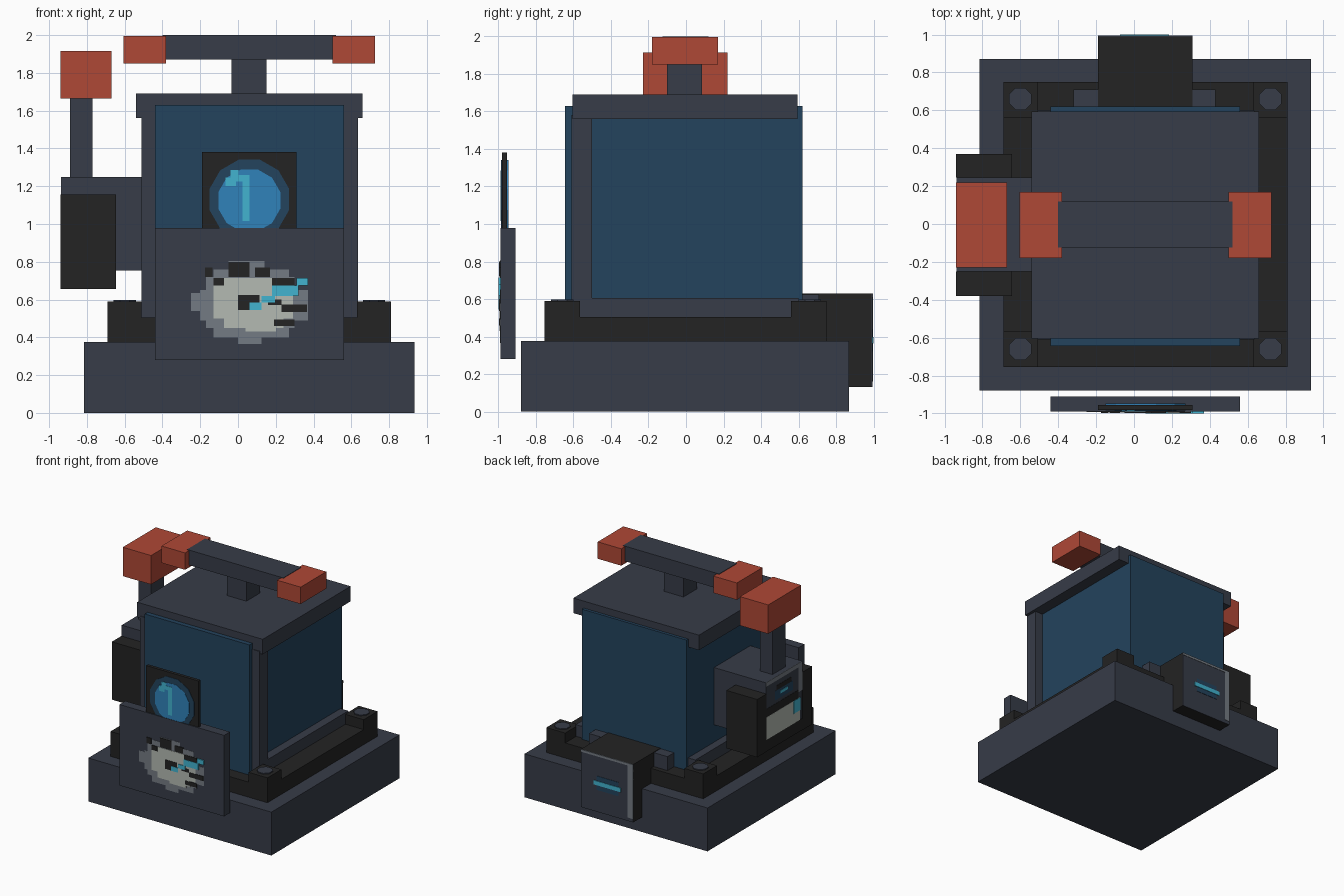
import bpy, bmesh, math
from mathutils import Matrix

cube = bpy.data.objects.get("Cube")
if cube:
    bpy.data.objects.remove(cube, do_unlink=True)


def material(name, rgb):
    lin = [((c / 255 + 0.055) / 1.055) ** 2.4 if c > 10 else c / 3294 for c in rgb] + [1]
    m = bpy.data.materials.new(name)
    m.use_nodes = True
    m.diffuse_color = lin
    bsdf = m.node_tree.nodes["Principled BSDF"]
    bsdf.inputs["Base Color"].default_value = lin
    bsdf.inputs["Roughness"].default_value = 0.8
    return m


SLATE = material("slate", (55, 60, 72))
BLACK = material("black", (35, 35, 35))
BLUE = material("deep blue", (35, 67, 93))
RED = material("brick red", (175, 72, 54))
SKY = material("sky blue", (48, 130, 186))
CYAN = material("cyan", (66, 180, 208))
CREAM = material("pale grey", (180, 186, 178))
GREY = material("mid grey", (116, 123, 131))


def finish(name, bm, mat):
    mesh = bpy.data.meshes.new(name)
    bm.to_mesh(mesh)
    bm.free()
    mesh.materials.append(mat)
    ob = bpy.data.objects.new(name, mesh)
    bpy.context.collection.objects.link(ob)
    return ob


def boxes(name, mat, *spans):
    """One object made of boxes, each given as (x0, x1, y0, y1, z0, z1)."""
    bm = bmesh.new()
    for x0, x1, y0, y1, z0, z1 in spans:
        m = Matrix.Translation(((x0 + x1) / 2, (y0 + y1) / 2, (z0 + z1) / 2))
        m = m @ Matrix.Diagonal((x1 - x0, y1 - y0, z1 - z0, 1))
        bmesh.ops.create_cube(bm, size=1, matrix=m)
    return finish(name, bm, mat)


def plates(name, mat, axis, a, b, rects):
    """Thin plates between a and b on an axis; rects are (u0, u1, z0, z1)."""
    if axis == "y":
        return boxes(name, mat, *[(u0, u1, a, b, z0, z1) for u0, u1, z0, z1 in rects])
    return boxes(name, mat, *[(a, b, u0, u1, z0, z1) for u0, u1, z0, z1 in rects])


def disc(name, mat, sides, radius, depth, centre, upright=False):
    bm = bmesh.new()
    m = Matrix.Translation(centre)
    if upright:
        m = m @ Matrix.Rotation(math.pi / 2, 4, 'X')
    m = m @ Matrix.Rotation(math.pi / sides, 4, 'Z')
    bmesh.ops.create_cone(bm, cap_ends=True, segments=sides, radius1=radius,
                          radius2=radius, depth=depth, matrix=m)
    return finish(name, bm, mat)


# Base, frame and bolted corner blocks
boxes("base", SLATE, (-0.815, 0.935, -0.88, 0.87, 0, 0.375))
boxes("lower_frame", BLACK, (-0.69, 0.81, -0.755, 0.75, 0.375, 0.505))
for side, x0, bx in (("right", -0.69, -0.6), ("left", 0.63, 0.72)):
    for end, y0, by in (("front", -0.755, -0.66), ("back", 0.56, 0.66)):
        boxes(f"corner_block_{end}_{side}", BLACK, (x0, x0 + 0.18, y0, y0 + 0.19, 0.375, 0.59))
        disc(f"bolt_{end}_{side}", SLATE, 8, 0.064, 0.02, (bx, by, 0.588))

# Tank with front posts and cap
boxes("tank", BLUE, (-0.44, 0.56, -0.645, 0.62, 0.4, 1.63))
boxes("tank_skirt", SLATE, (-0.51, 0.635, -0.61, 0.6, 0.45, 0.605))
boxes("tank_posts", SLATE, (-0.51, -0.4, -0.61, -0.5, 0.5, 1.58),
      (0.52, 0.635, -0.61, -0.5, 0.5, 1.58))
boxes("cap", SLATE, (-0.54, 0.66, -0.605, 0.595, 1.56, 1.69))

# Top handle
boxes("handle_stem", SLATE, (-0.035, 0.15, -0.1, 0.085, 1.69, 1.88))
boxes("handle_bar", SLATE, (-0.4, 0.52, -0.125, 0.12, 1.87, 2.0))
boxes("handle_grips", RED, (-0.605, -0.38, -0.18, 0.17, 1.85, 1.996),
      (0.5, 0.725, -0.18, 0.17, 1.85, 1.996))

# Side lever and its housing
boxes("lever_housing", SLATE, (-0.935, -0.44, -0.25, 0.245, 0.755, 1.25))
boxes("housing_cheeks", BLACK, (-0.94, -0.645, -0.38, -0.25, 0.655, 1.155),
      (-0.94, -0.645, 0.245, 0.37, 0.655, 1.155),
      (-0.938, -0.645, -0.25, 0.245, 0.655, 0.755))
boxes("lever_stick", SLATE, (-0.89, -0.77, -0.09, 0.09, 1.25, 1.67))
boxes("lever_knob", RED, (-0.94, -0.67, -0.23, 0.22, 1.665, 1.915))

# Painted face of the lever housing
plates("housing_border", GREY, "x", -0.937, -0.934,
       [(-0.25, 0.245, 1.215, 1.25), (-0.25, -0.2, 1.0, 1.215)])
plates("housing_shadow", BLACK, "x", -0.937, -0.934,
       [(-0.2, 0.245, 0.95, 1.02), (-0.1, 0.1, 1.13, 1.17)])
plates("housing_glow", BLUE, "x", -0.937, -0.934, [(-0.12, 0.12, 1.05, 1.13)])
plates("housing_light", CYAN, "x", -0.94, -0.934,
       [(-0.05, 0.05, 1.085, 1.11), (-0.22, -0.13, 0.84, 0.95)])
plates("housing_pale_panel", CREAM, "x", -0.938, -0.934, [(-0.22, 0.245, 0.755, 0.95)])

# Back box with light strip
boxes("back_box", BLACK, (-0.19, 0.31, 0.6, 0.99, 0.13, 0.63))
boxes("back_box_mount", SLATE, (-0.32, 0.43, 0.6, 0.71, 0.4, 0.625))
plates("back_panel", SLATE, "y", 0.989, 0.993, [(-0.19, 0.31, 0.13, 0.63)])
plates("back_border", GREY, "y", 0.99, 0.996,
       [(-0.19, -0.14, 0.16, 0.63), (-0.14, 0.31, 0.61, 0.63)])
plates("back_glow", BLUE, "y", 0.99, 0.996, [(-0.05, 0.16, 0.32, 0.44)])
plates("back_light", CYAN, "y", 0.99, 1.0, [(-0.075, 0.185, 0.362, 0.398)])

# Floating front board with round screen behind it
boxes("front_board", SLATE, (-0.44, 0.56, -0.99, -0.91, 0.28, 0.98))
boxes("screen_panel", BLACK, (-0.19, 0.31, -0.982, -0.955, 0.9, 1.38))
disc("screen_halo", BLUE, 12, 0.218, 0.006, (0.06, -0.982, 1.13), True)
disc("screen_disc", SKY, 12, 0.17, 0.006, (0.06, -0.984, 1.125), True)
disc("screen_disc_back", SKY, 12, 0.218, 0.008, (0.06, -0.951, 1.13), True)
plates("screen_glint", CYAN, "y", -0.989, -0.983,
       [(-0.012, 0.06, 1.225, 1.26), (0.025, 0.06, 1.015, 1.225),
        (-0.065, -0.01, 1.2, 1.245), (-0.04, 0.002, 1.245, 1.285)])

# Painted emblem on the front board, layered from grey outwards
plates("emblem_rim", GREY, "y", -0.992, -0.989,
       [(-0.25, -0.12, 0.54, 0.635), (-0.2, 0.37, 0.49, 0.65), (-0.13, 0.27, 0.40, 0.76),
        (-0.05, 0.14, 0.76, 0.805), (0.0, 0.125, 0.365, 0.4), (-0.17, 0.3, 0.45, 0.72)])
plates("emblem_centre", CREAM, "y", -0.995, -0.989,
       [(-0.13, 0.29, 0.5, 0.68), (-0.075, 0.24, 0.45, 0.715), (0.04, 0.2, 0.43, 0.45)])
plates("emblem_marks", BLACK, "y", -0.997, -0.989,
       [(-0.05, 0.06, 0.72, 0.8), (-0.175, -0.135, 0.72, 0.77), (0.09, 0.17, 0.72, 0.77),
        (-0.13, -0.075, 0.675, 0.715), (0.0, 0.115, 0.545, 0.625), (0.18, 0.3, 0.675, 0.715),
        (0.23, 0.365, 0.535, 0.575), (0.19, 0.3, 0.46, 0.495), (0.16, 0.23, 0.57, 0.6)])
plates("emblem_streak", CYAN, "y", -1.0, -0.989,
       [(0.31, 0.37, 0.675, 0.715), (0.18, 0.32, 0.62, 0.675),
        (0.125, 0.195, 0.585, 0.62), (0.06, 0.125, 0.545, 0.585)])
